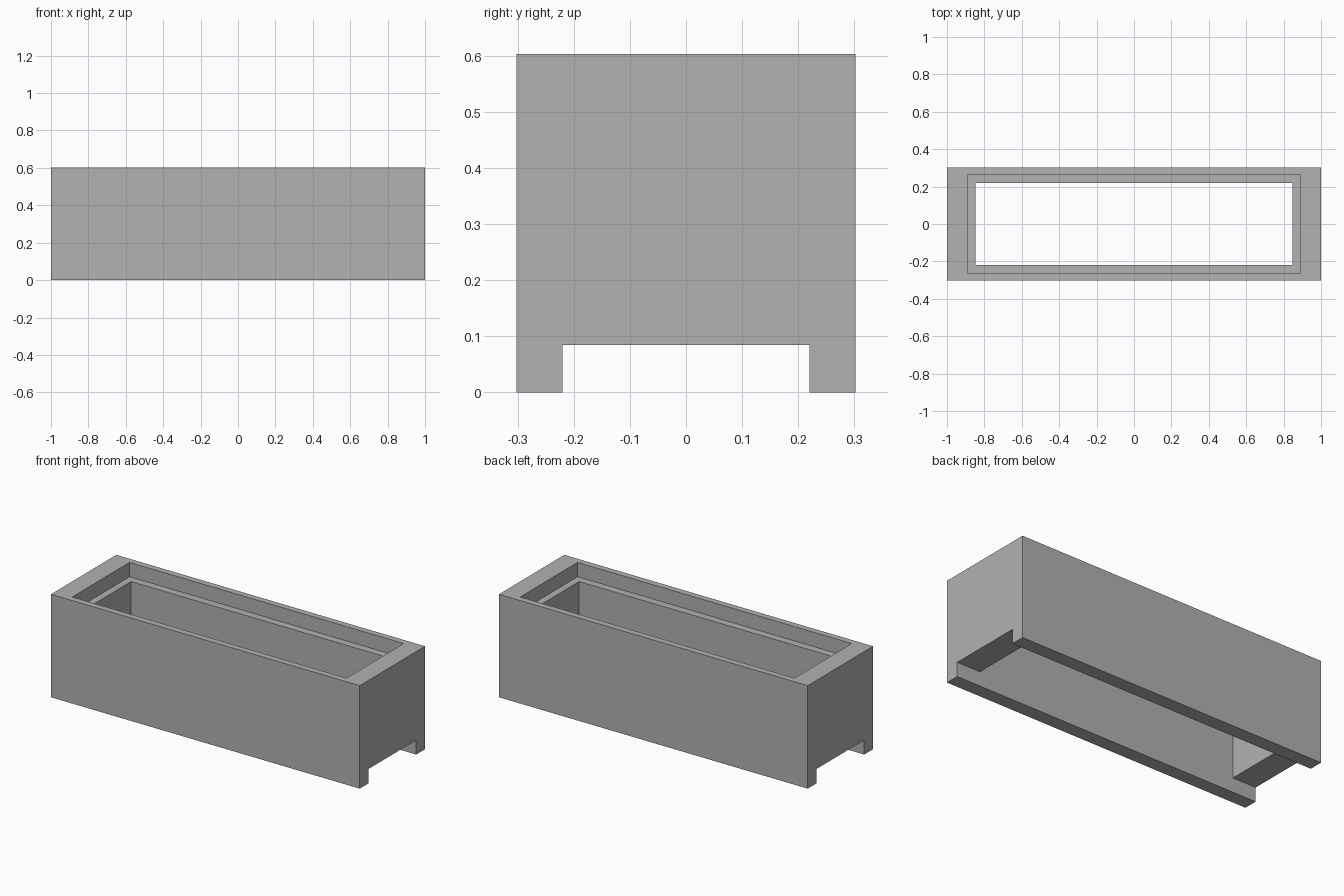
import bpy
import bmesh

cube = bpy.data.objects.get("Cube")
if cube:
    bpy.data.objects.remove(cube, do_unlink=True)

# Overall size and the shared measurements
HALF_X, HALF_Y, HEIGHT = 1.0, 0.302, 0.603
OPEN_X, OPEN_Y = 0.847, 0.2205      # through opening
REBATE_X, REBATE_Y = 0.888, 0.265   # stepped lip at the top
STEP = 0.084                        # lip depth and channel height

grey = bpy.data.materials.new("plain grey")
grey.use_nodes = True
colour = (0.445, 0.445, 0.445, 1)
grey.diffuse_color = colour
grey.node_tree.nodes["Principled BSDF"].inputs["Base Color"].default_value = colour


def extrude_profile(name, profile, half_depth):
    """Solid made from an x-z profile, extruded evenly along y."""
    bm = bmesh.new()
    face = bm.faces.new([bm.verts.new((x, -half_depth, z)) for x, z in profile])
    result = bmesh.ops.extrude_face_region(bm, geom=[face])
    verts = [v for v in result["geom"] if isinstance(v, bmesh.types.BMVert)]
    bmesh.ops.translate(bm, verts=verts, vec=(0, 2 * half_depth, 0))
    bmesh.ops.recalc_face_normals(bm, faces=bm.faces)
    mesh = bpy.data.meshes.new(name)
    bm.to_mesh(mesh)
    bm.free()
    mesh.materials.append(grey)
    obj = bpy.data.objects.new(name, mesh)
    bpy.context.collection.objects.link(obj)
    return obj


def box_profile(half_x, low, high):
    return [(-half_x, low), (half_x, low), (half_x, high), (-half_x, high)]


def cut(target, cutter):
    """Subtract the cutter for good and remove it."""
    cutter.hide_render = True
    mod = target.modifiers.new("cut", "BOOLEAN")
    mod.operation = "DIFFERENCE"
    mod.solver = "EXACT"
    mod.object = cutter
    bpy.context.view_layer.objects.active = target
    bpy.ops.object.modifier_apply(modifier=mod.name)
    bpy.data.objects.remove(cutter, do_unlink=True)


# Main block
body = extrude_profile("planter_body", box_profile(HALF_X, 0, HEIGHT), HALF_Y)

# Stepped lip around the top opening
cut(body, extrude_profile("lip_cutter", box_profile(REBATE_X, HEIGHT - STEP, 1), REBATE_Y))

# Through opening and the lengthwise channel underneath, as an inverted T
right_half = [(1.2, -0.2), (1.2, STEP), (OPEN_X, STEP), (OPEN_X, 1)]
inverted_t = right_half + [(-x, z) for x, z in reversed(right_half)]
cut(body, extrude_profile("opening_cutter", inverted_t, OPEN_Y))
